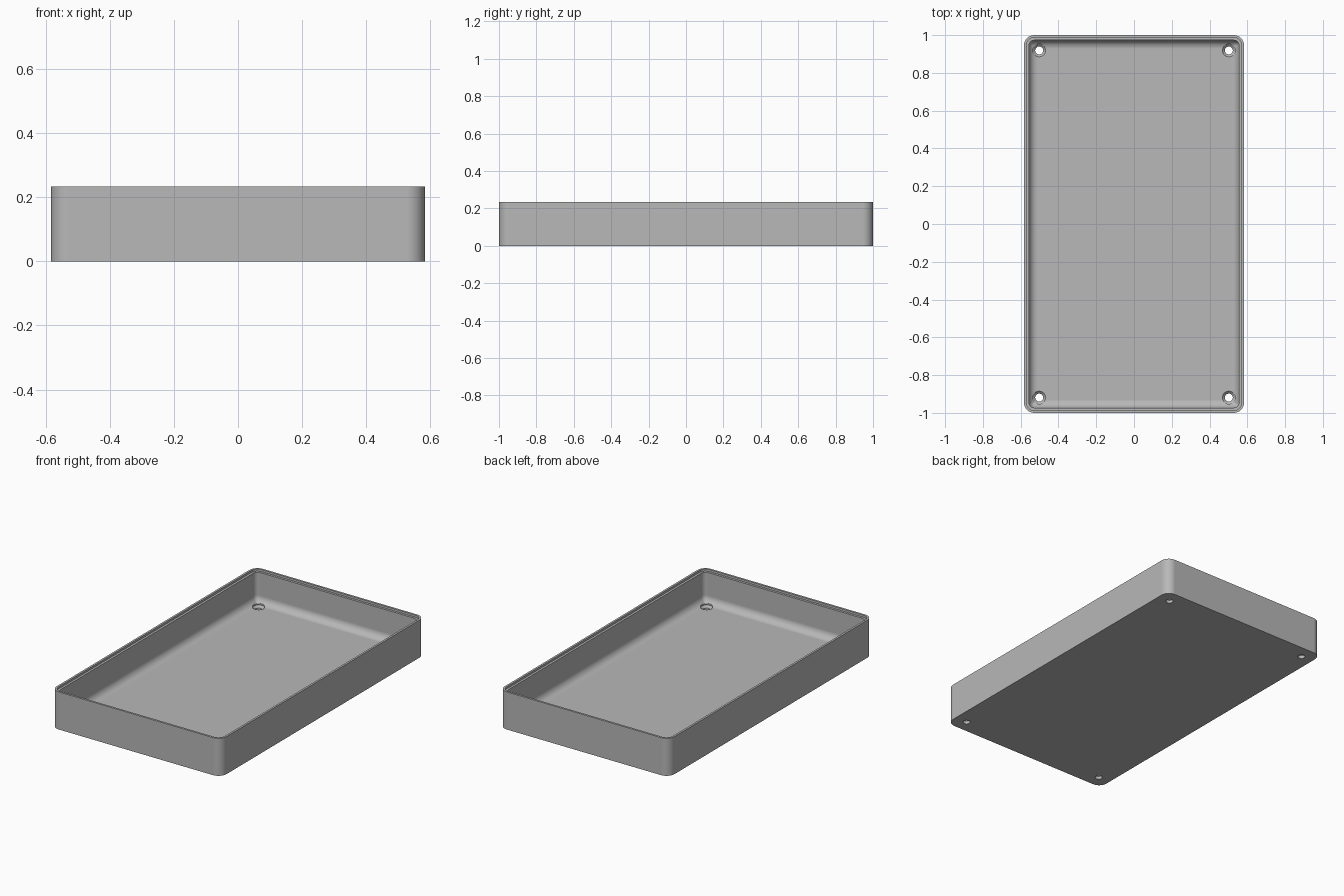
import bpy, bmesh, math

cube = bpy.data.objects.get("Cube")
if cube:
    bpy.data.objects.remove(cube, do_unlink=True)

HALF_X, HALF_Y, HEIGHT = 0.583, 1.0, 0.233
CORNER, WALL, FLOOR, FILLET = 0.055, 0.027, 0.033, 0.045
LIP = 0.013
ARC = 8

grey = bpy.data.materials.new("plain grey")
grey.use_nodes = True
grey.diffuse_color = (0.48, 0.48, 0.48, 1)
grey.node_tree.nodes["Principled BSDF"].inputs["Base Color"].default_value = (0.48, 0.48, 0.48, 1)


def make_object(name, bm):
    bmesh.ops.recalc_face_normals(bm, faces=bm.faces)
    mesh = bpy.data.meshes.new(name)
    bm.to_mesh(mesh)
    bm.free()
    mesh.materials.append(grey)
    obj = bpy.data.objects.new(name, mesh)
    bpy.context.collection.objects.link(obj)
    return obj


def rounded_ring(bm, inset, z):
    """Rounded rectangle of vertices, shrunk by inset."""
    r = max(CORNER - inset, 0.006)
    cx, cy = HALF_X - inset - r, HALF_Y - inset - r
    ring = []
    for q, (sx, sy) in enumerate([(1, 1), (-1, 1), (-1, -1), (1, -1)]):
        for i in range(ARC + 1):
            a = (q + i / ARC) * math.pi / 2
            ring.append(bm.verts.new((sx * cx + r * math.cos(a), sy * cy + r * math.sin(a), z)))
    return ring


def loft(bm, rings):
    for a, b in zip(rings, rings[1:]):
        n = len(a)
        for i in range(n):
            j = (i + 1) % n
            bm.faces.new((a[i], a[j], b[j], b[i]))
    bm.faces.new(rings[0])
    bm.faces.new(rings[-1])


# Tray shell: outer wall, stepped rim, inner wall, rounded transition to the floor
profile = [(0, 0), (0, HEIGHT), (LIP, HEIGHT), (LIP, HEIGHT - LIP), (WALL, HEIGHT - LIP)]
for i in range(ARC + 1):
    a = i / ARC * math.pi / 2
    profile.append((WALL + FILLET * (1 - math.cos(a)), FLOOR + FILLET * (1 - math.sin(a))))
bm = bmesh.new()
loft(bm, [rounded_ring(bm, inset, z) for inset, z in profile])
tray = make_object("tray", bm)

# Cutter for the four countersunk screw holes
bm = bmesh.new()
for sx in (-1, 1):
    for sy in (-1, 1):
        rings = []
        for r, z in [(0.021, -0.05), (0.021, 0.018), (0.034, 0.031), (0.034, 0.12)]:
            rings.append([bm.verts.new((sx * 0.502 + r * math.cos(k * math.pi / 16),
                                        sy * 0.919 + r * math.sin(k * math.pi / 16), z))
                          for k in range(32)])
        loft(bm, rings)
cutter = make_object("screw_hole_cutter", bm)
cutter.hide_render = True

cut = tray.modifiers.new("screw holes", "BOOLEAN")
cut.operation = "DIFFERENCE"
cut.solver = "EXACT"
cut.object = cutter

bpy.ops.object.select_all(action="DESELECT")
tray.select_set(True)
bpy.context.view_layer.objects.active = tray
bpy.ops.object.modifier_apply(modifier=cut.name)
bpy.data.objects.remove(cutter, do_unlink=True)

# Smooth rounded areas, flat walls and floor
bpy.ops.object.shade_smooth_by_angle(angle=math.radians(30))
weighted = tray.modifiers.new("flat large faces", "WEIGHTED_NORMAL")
weighted.keep_sharp = True
